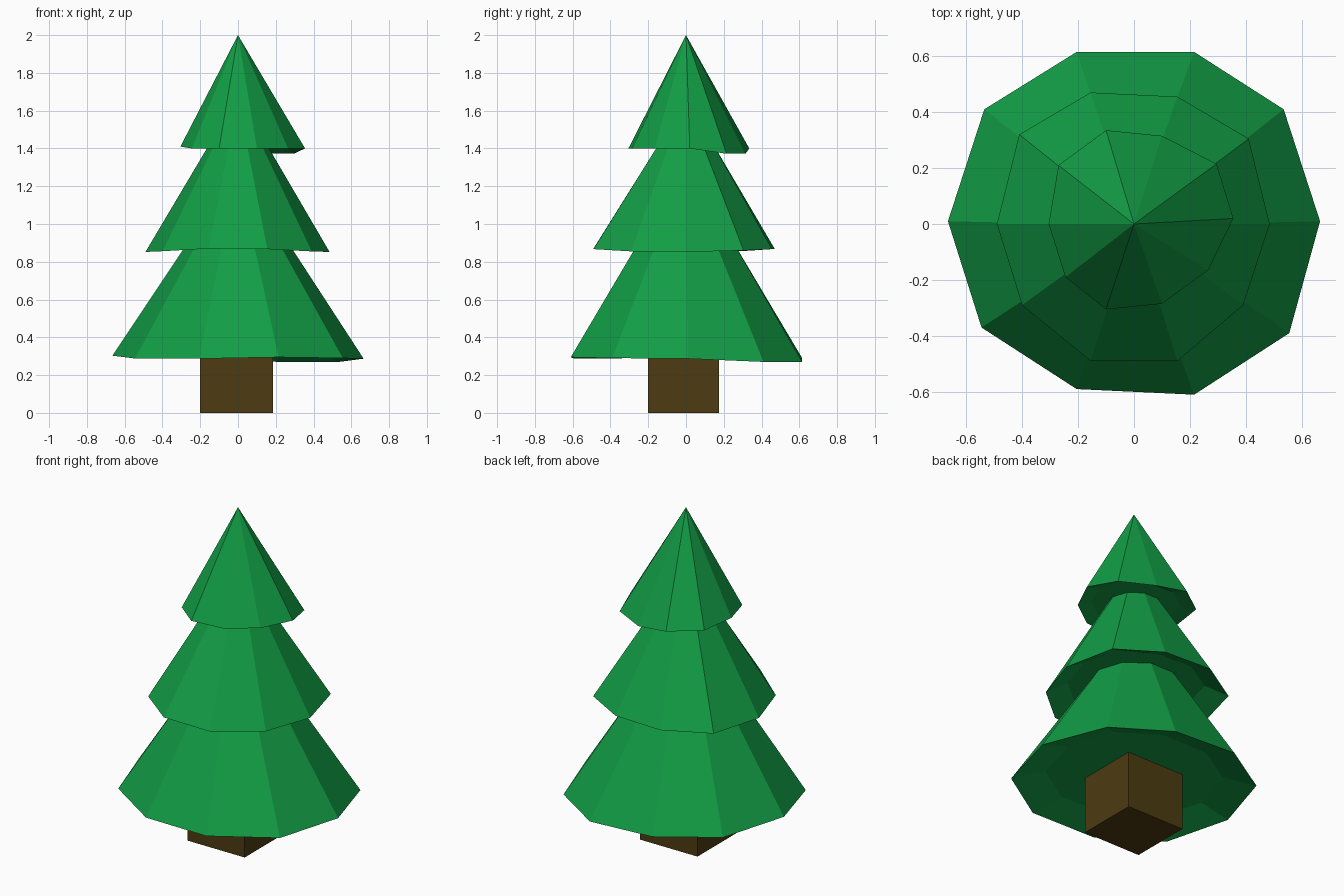
import bpy, bmesh, math

if "Cube" in bpy.data.objects:
    bpy.data.objects.remove(bpy.data.objects["Cube"])


def material(name, color):
    m = bpy.data.materials.new(name)
    m.diffuse_color = (*color, 1)
    m.use_nodes = True
    m.node_tree.nodes["Principled BSDF"].inputs["Base Color"].default_value = m.diffuse_color
    return m


def finish(name, bm, mat):
    bmesh.ops.recalc_face_normals(bm, faces=bm.faces)
    me = bpy.data.meshes.new(name)
    bm.to_mesh(me)
    bm.free()
    me.materials.append(mat)
    ob = bpy.data.objects.new(name, me)
    bpy.context.collection.objects.link(ob)
    return ob


def bridge(bm, a, b):
    n = len(a)
    for i in range(n):
        j = (i + 1) % n
        bm.faces.new((a[i], a[j], b[j], b[i]))


def tier(name, rim, top_z, top_r, ceiling_z, inset, mat):
    """Ten-sided skirt with an uneven rim and a recessed underside."""
    bm = bmesh.new()
    outer = [bm.verts.new(p) for p in rim]
    inner = [bm.verts.new((x * inset, y * inset, ceiling_z)) for x, y, z in rim]
    n = len(rim)
    bridge(bm, outer, inner)
    bm.faces.new(inner)
    if top_r:
        neck = [bm.verts.new((top_r * math.cos(math.tau * i / n),
                              top_r * math.sin(math.tau * i / n), top_z))
                for i in range(n)]
        bridge(bm, outer, neck)
        bm.faces.new(neck)
    else:
        apex = bm.verts.new((0, 0, top_z))
        for i in range(n):
            bm.faces.new((outer[i], outer[(i + 1) % n], apex))
    return finish(name, bm, mat)


green = material("pine green", (0.006, 0.34, 0.06))
brown = material("bark brown", (0.075, 0.045, 0.006))

# Hand-shaped rims, counter-clockwise from +x
low_rim = [(.665, .01, .287), (.535, .41, .27), (.215, .615, .27), (-.205, .615, .29),
           (-.535, .41, .295), (-.665, .01, .303), (-.545, -.37, .288),
           (-.205, -.59, .287), (.215, -.61, .295), (.555, -.39, .29)]
mid_rim = [(.485, 0, .852), (.41, .305, .86), (.155, .455, .867), (-.155, .47, .868),
           (-.41, .32, .858), (-.49, 0, .852), (-.40, -.29, .856),
           (-.155, -.49, .87), (.155, -.49, .867), (.39, -.29, .855)]
top_rim = [(.355, .02, 1.40), (.295, .215, 1.372), (.10, .315, 1.372), (-.10, .335, 1.40),
           (-.27, .21, 1.405), (-.305, 0, 1.41), (-.245, -.19, 1.40),
           (-.10, -.305, 1.40), (.10, -.285, 1.40), (.265, -.165, 1.40)]

# Foliage
tier("lower_branches", low_rim, .925, .25, .345, .72, green)
tier("middle_branches", mid_rim, 1.425, .15, .92, .75, green)
tier("top_branches", top_rim, 2.0, 0, 1.42, .75, green)

# Trunk
bm = bmesh.new()
bmesh.ops.create_cube(bm, size=1)
for v in bm.verts:
    v.co = (.185 if v.co.x > 0 else -.20,
            .175 if v.co.y > 0 else -.20,
            .35 if v.co.z > 0 else 0)
finish("trunk", bm, brown)
